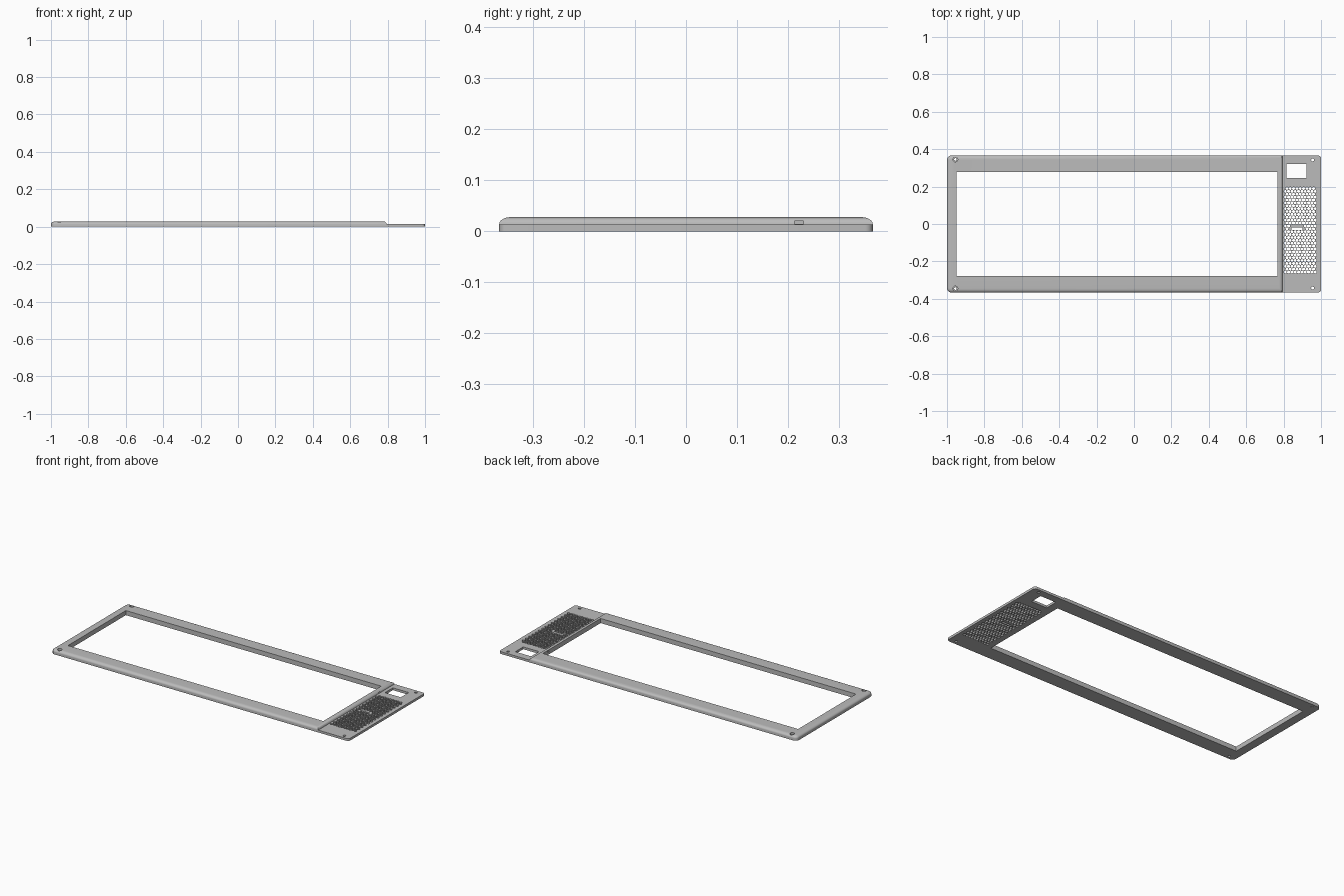
import bpy, bmesh, math

cube = bpy.data.objects.get("Cube")
if cube:
    bpy.data.objects.remove(cube, do_unlink=True)

HALF_Y, LOW, HIGH, JOIN = 0.366, 0.014, 0.028, 0.795

grey = bpy.data.materials.new("grey plastic")
grey.use_nodes = True
colour = (0.5, 0.5, 0.5, 1)
grey.diffuse_color = colour
grey.node_tree.nodes["Principled BSDF"].inputs["Base Color"].default_value = colour


def outline(x0, x1, y, r_left, r_right, steps=6):
    """Counter-clockwise rectangle with separate left and right corner radii."""
    pts = []
    for sx, sy, start in ((1, -1, -90), (1, 1, 0), (-1, 1, 90), (-1, -1, 180)):
        r = r_right if sx > 0 else r_left
        cx, cy = (x1 - r if sx > 0 else x0 + r), sy * (y - r)
        count = steps if r > 0 else 0
        for i in range(count + 1):
            a = math.radians(start + 90 * i / max(count, 1))
            pts.append((cx + r * math.cos(a), cy + r * math.sin(a)))
    return pts


def add_loft(bm, layers):
    """Closed solid through (outline, height) layers."""
    rings = [[bm.verts.new((x, y, z)) for x, y in pts] for pts, z in layers]
    n = len(rings[0])
    bm.faces.new(rings[0][::-1])
    bm.faces.new(rings[-1])
    for a, b in zip(rings, rings[1:]):
        for i in range(n):
            j = (i + 1) % n
            bm.faces.new((a[i], a[j], b[j], b[i]))


def make_object(name, bm):
    mesh = bpy.data.meshes.new(name)
    bm.to_mesh(mesh)
    bm.free()
    mesh.materials.append(grey)
    obj = bpy.data.objects.new(name, mesh)
    bpy.context.collection.objects.link(obj)
    return obj


def add_box(bm, x0, x1, y0, y1, z0=-0.1, z1=0.1):
    add_loft(bm, [([(x0, y0), (x1, y0), (x1, y1), (x0, y1)], z) for z in (z0, z1)])


def add_prism(bm, x, y, r, sides, z0=-0.1, z1=0.1):
    turn = math.pi / 2
    pts = [(x + r * math.cos(turn + math.tau * i / sides),
            y + r * math.sin(turn + math.tau * i / sides)) for i in range(sides)]
    add_loft(bm, [(pts, z0), (pts, z1)])


def cut(obj, bm):
    cutter = make_object("cutter", bm)
    cutter.hide_render = True
    mod = obj.modifiers.new("cut", "BOOLEAN")
    mod.operation, mod.solver, mod.object = "DIFFERENCE", "EXACT", cutter
    bpy.context.view_layer.objects.active = obj
    bpy.ops.object.modifier_apply(modifier=mod.name)
    bpy.data.objects.remove(cutter, do_unlink=True)


def finish(obj):
    """Drop the hidden faces at the join, then shade."""
    bm = bmesh.new()
    bm.from_mesh(obj.data)
    hidden = [f for f in bm.faces if all(abs(v.co.x - JOIN) < 1e-4 for v in f.verts)]
    bmesh.ops.delete(bm, geom=hidden, context="FACES")
    bm.to_mesh(obj.data)
    bm.free()
    bpy.ops.object.select_all(action="DESELECT")
    obj.select_set(True)
    bpy.context.view_layer.objects.active = obj
    bpy.ops.object.shade_smooth_by_angle(angle=math.radians(30))


# Screen frame with a rounded upper edge
layers = [(outline(-1, JOIN, HALF_Y, 0.024, 0), 0)]
for i in range(7):
    a = math.pi / 2 * i / 6
    inset = 0.022 * (1 - math.cos(a))
    layers.append((outline(-1 + inset, JOIN - 0.8 * inset, HALF_Y - inset,
                           0.024 - inset, 0), LOW + (HIGH - LOW) * math.sin(a)))
bm = bmesh.new()
add_loft(bm, layers)
frame = make_object("screen_frame", bm)

# Screen opening, cable notch and countersunk screw holes
bm = bmesh.new()
add_box(bm, -0.948, 0.768, -0.278, 0.278)
cut(frame, bm)
bm = bmesh.new()
add_box(bm, 0.76, 0.81, 0.213, 0.23, LOW + 0.0005, 0.02)
cut(frame, bm)
for radius, bottom in ((0.013, 0.016), (0.007, -0.1)):
    bm = bmesh.new()
    for side in (-1, 1):
        add_prism(bm, -0.955, side * 0.345, radius, 20, bottom)
    cut(frame, bm)
finish(frame)

# Low side panel
bm = bmesh.new()
shape = outline(JOIN, 1, HALF_Y, 0, 0.015)
add_loft(bm, [(shape, 0), (shape, LOW)])
panel = make_object("side_panel", bm)

# Display window, screw holes and grille slot
bm = bmesh.new()
add_box(bm, 0.816, 0.922, 0.245, 0.321)
add_box(bm, 0.842, 0.9, -0.031, -0.019)
for side in (-1, 1):
    add_prism(bm, 0.955, side * 0.343, 0.008, 16)

# Honeycomb grille
pitch, hex_radius = 0.0178, 0.0086
rows = 30
for row in range(rows):
    y = -0.257 + row * pitch * math.sqrt(3) / 2
    for col in range(10 - row % 2):
        x = 0.809 + (col + 0.5 * (row % 2)) * pitch
        near_slot = abs(x - 0.871) < 0.041 and abs(y + 0.025) < 0.016
        if not near_slot:
            add_prism(bm, x, y, hex_radius, 6)
cut(panel, bm)
finish(panel)
